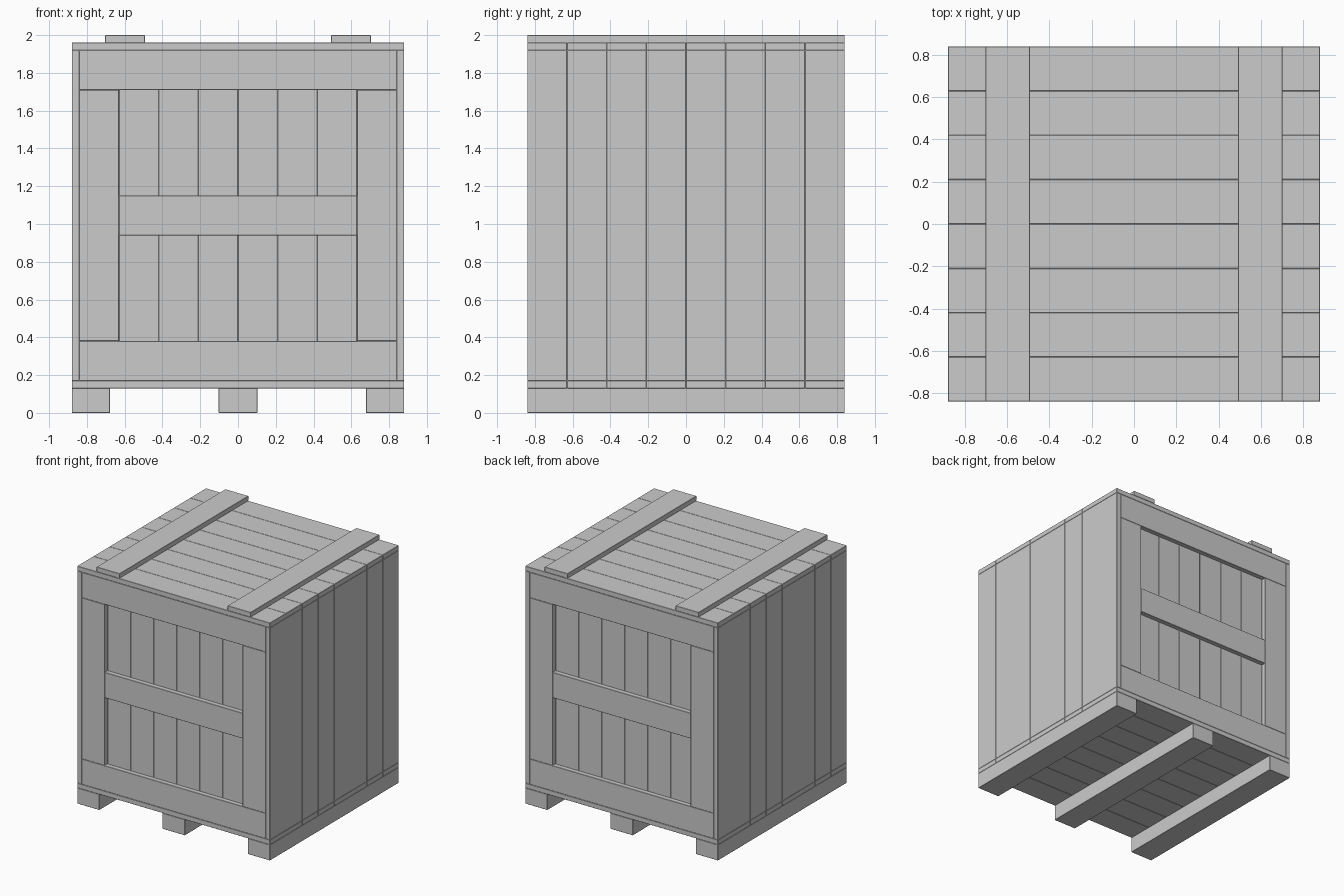
import bpy
import bmesh

if "Cube" in bpy.data.objects:
    bpy.data.objects.remove(bpy.data.objects["Cube"])

W, D, T, B = 0.88, 0.84, 0.04, 0.21      # half width, half depth, board thickness, board width
Z0, Z1 = 0.17, 1.92                      # bottom and top of the walls


def box(name, x, y, z):
    """Flat-shaded box from (min, max) ranges with a hairline bevel so the seams read."""
    bm = bmesh.new()
    bmesh.ops.create_cube(bm, size=1)
    for v in bm.verts:
        for i, (lo, hi) in enumerate((x, y, z)):
            v.co[i] = hi if v.co[i] > 0 else lo
    me = bpy.data.meshes.new(name)
    bm.to_mesh(me)
    bm.free()
    ob = bpy.data.objects.new(name, me)
    bpy.context.collection.objects.link(ob)
    bevel = ob.modifiers.new("edge_wear", "BEVEL")
    bevel.width = 0.002
    bevel.segments = 1
    return ob


def span(a, b, s):
    """Range mirrored to the side s (+1 or -1)."""
    return tuple(sorted((a * s, b * s)))


# Runners under the floor
for i, x in enumerate((-0.78, 0, 0.78)):
    box(f"runner_{i}", (x - 0.103, x + 0.103) if x == 0 else span(0.677, W, x / abs(x)), (-D, D), (0, 0.13))

# Floor, lid, side and end boards, eight of each
for i in range(8):
    r = (-D + i * B, -D + (i + 1) * B)
    box(f"floor_board_{i}", (-W, W), r, (0.13, Z0))
    box(f"lid_board_{i}", (-W, W), r, (Z1, Z1 + T))
    for s, side, end in ((-1, "left", "front"), (1, "right", "back")):
        box(f"{side}_board_{i}", span(W - T, W, s), r, (Z0, Z1))
        box(f"{end}_board_{i}", r, span(D - 2 * T, D - T, s), (Z0, Z1))

# Battens on the lid
for s, side in ((-1, "left"), (1, "right")):
    box(f"{side}_lid_batten", span(0.493, 0.703, s), (-D, D), (1.96, 2.0))

# Raised frames on the front and back
for s, end in ((-1, "front"), (1, "back")):
    y = span(D - T, D, s)
    box(f"{end}_bottom_rail", (-D, D), y, (Z0, Z0 + B))
    box(f"{end}_top_rail", (-D, D), y, (Z1 - B, Z1))
    box(f"{end}_middle_rail", (-D + B, D - B), y, (0.94, 1.15))
    for t, side in ((-1, "left"), (1, "right")):
        box(f"{end}_{side}_stile", span(D - B, D, t), y, (Z0 + B, Z1 - B))
